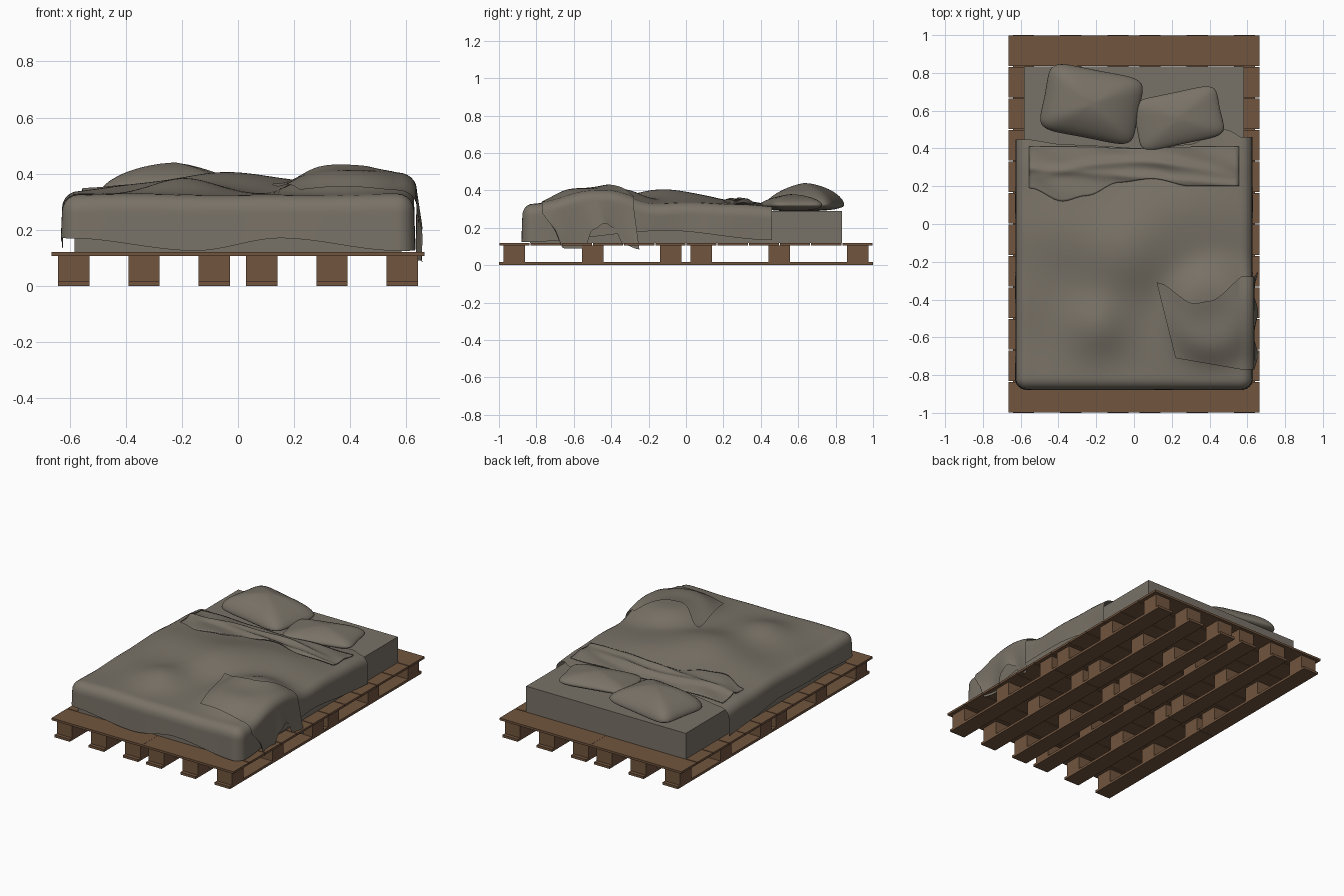
import bpy, bmesh
from math import sin, cos, pi, exp, hypot, radians
from mathutils import Matrix

if "Cube" in bpy.data.objects:
    bpy.data.objects.remove(bpy.data.objects["Cube"])


def material(name, col):
    m = bpy.data.materials.new(name)
    m.diffuse_color = (*col, 1)
    m.use_nodes = True
    m.node_tree.nodes["Principled BSDF"].inputs["Base Color"].default_value = m.diffuse_color
    return m


WOOD = material("wood", (0.165, 0.09, 0.048))
CLOTH = material("cloth", (0.19, 0.168, 0.135))


def finish(name, bm, mat, smooth=True):
    me = bpy.data.meshes.new(name)
    bm.to_mesh(me)
    bm.free()
    me.materials.append(mat)
    for p in me.polygons:
        p.use_smooth = smooth
    ob = bpy.data.objects.new(name, me)
    bpy.context.collection.objects.link(ob)
    return ob


def boxes(name, items, mat):
    """items: (x0, x1, y0, y1, z0, z1)"""
    bm = bmesh.new()
    for x0, x1, y0, y1, z0, z1 in items:
        m = Matrix.Translation(((x0 + x1) / 2, (y0 + y1) / 2, (z0 + z1) / 2))
        bmesh.ops.create_cube(bm, size=1, matrix=m @ Matrix.Diagonal((x1 - x0, y1 - y0, z1 - z0, 1)))
    return finish(name, bm, mat, False)


def sheet(name, us, vs, fn):
    bm = bmesh.new()
    g = [[bm.verts.new(fn(u, v)) for v in vs] for u in us]
    for i in range(len(us) - 1):
        for j in range(len(vs) - 1):
            bm.faces.new((g[i][j], g[i + 1][j], g[i + 1][j + 1], g[i][j + 1]))
    return finish(name, bm, CLOTH)


def interp(pts, x):
    """smooth interpolation through (x, y) points"""
    if x <= pts[0][0]:
        return pts[0][1]
    for (a, p), (b, q) in zip(pts, pts[1:]):
        if x <= b:
            t = (x - a) / (b - a)
            return p + (q - p) * t * t * (3 - 2 * t)
    return pts[-1][1]


def steps(a, b, n):
    return [a + (b - a) * i / n for i in range(n + 1)]


# Pallets: deck boards across, blocks, runners lengthwise
cols = [s * c for s in (-1, 1) for c in (0.085, 0.335, 0.585)]
rows = [s * c for s in (-1, 1) for c in (0.082, 0.498, 0.918)]
deck = []
for k in range(12):
    y = -1 + (k + 0.5) / 6
    for a, b in ((-0.665, -0.0005), (0.0005, 0.665)):
        deck.append((a, b, max(-1, y - 0.0805), min(1, y + 0.0805), 0.106, 0.12))
        # packing strip closing the small gap between boards
boxes("pallet_deck_boards", deck, WOOD)
boxes("pallet_blocks", [(x - 0.056, x + 0.056, y - 0.058, y + 0.058, 0.015, 0.106)
                        for x in cols for y in rows], WOOD)
boxes("pallet_runners", [(x - 0.056, x + 0.056, a, a + 0.999, 0, 0.016)
                         for x in cols for a in (-1, 0.001)], WOOD)

# Mattress
boxes("mattress", [(-0.583, 0.583, -0.835, 0.835, 0.12, 0.29)], CLOTH)

# Duvet: rolling top with rounded skirts on three sides
BUMPS = [(0.03, -0.04, 0.27, 0.16, 0.062), (-0.06, -0.24, 0.15, 0.14, 0.035),
         (-0.19, -0.54, 0.11, 0.11, 0.052), (-0.36, -0.02, 0.13, 0.2, 0.015),
         (0.28, 0.12, 0.13, 0.1, 0.012)]
BACK = [(-0.6, 0.45), (-0.35, 0.42), (0.1, 0.4), (0.28, 0.42), (0.48, 0.5), (0.62, 0.44)]


def top(x, y):
    z = 0.325 + sum(a * exp(-((x - cx) / sx) ** 2 / 2 - ((y - cy) / sy) ** 2 / 2)
                    for cx, cy, sx, sy, a in BUMPS)
    # flat-topped mound under the throw
    z += 0.082 * exp(-(((x - 0.42) / 0.24) ** 2 + ((y + 0.47) / 0.25) ** 2) ** 2)
    z += 0.004 * sin(9 * x + 5 * y) * sin(11 * y - 4 * x)
    return z - 0.012 * max(0, (y - 0.3) / 0.15)


def duvet(u, v):
    R, W, F = 0.06, 0.567, -0.815
    fx, fy = max(0, abs(u) - 1), max(0, -v)
    x = W * max(-1, min(1, u))
    y = F + (interp(BACK, x) - F) * max(0, v)
    z, f = top(x, y), max(fx, fy)
    if f > 0:
        sx = 1 if u > 0 else -1
        n = hypot(fx, fy)
        th = min(1, f * 3) * pi / 2
        drop = max(0, (f - 1 / 3) * 1.5)
        if fy >= fx:
            hem = interp([(-0.6, 0.17), (-0.15, 0.125), (0.15, 0.17), (0.57, 0.125)], x)
        else:
            hem = interp([(-0.85, 0.125 if sx > 0 else 0.17), (-0.1, 0.185), (0.45, 0.135)], y)
        out = R * sin(th) + 0.004 * drop * sin(14 * y)
        z -= R * (1 - cos(th))
        z += (hem - z) * drop
        x += sx * out * fx / n
        y -= out * fy / n
    return x, y, z


skirt = [i / 15 for i in range(1, 16)]
sheet("duvet", [-1 - f for f in skirt[::-1]] + steps(-1, 1, 56) + [1 + f for f in skirt],
      [-f for f in skirt[::-1]] + steps(0, 1, 60), duvet)

# Turned-down edge of the duvet, with long wrinkles
LOWER = [(-0.55, 0.19), (-0.38, 0.12), (-0.25, 0.15), (-0.08, 0.22), (0.1, 0.24),
         (0.3, 0.2), (0.55, 0.2)]


def fold(x, v):
    lo = interp(LOWER, x)
    y = lo + (0.41 - 0.01 * exp(-(x / 0.2) ** 2) - lo) * v
    ridge = 0.33 - 0.3 * x * x
    z = top(x, y) + 0.01 + 0.018 * exp(-((y - ridge) / 0.025) ** 2) * (1 - (x / 0.56) ** 2)
    z += 0.01 * exp(-((y - 0.25 + 0.08 * x) / 0.02) ** 2) + 0.003 * sin(17 * x + 9 * v)
    return x, y, z - 0.006 * (1 - v) ** 6


ob = sheet("duvet_turned_edge", steps(-0.555, 0.555, 50), steps(0, 1, 24), fold)
mod = ob.modifiers.new("thickness", 'SOLIDIFY')
mod.thickness = 0.007

# Throw lying over the side, hanging in two tails
INNER_BACK = [(0, -0.31), (0.45, -0.42), (0.6, -0.41), (1.15, -0.25)]
TAIL = [(0, 0.2), (0.12, 0.09), (0.36, 0.09), (0.46, 0.19), (0.6, 0.225), (0.7, 0.2),
        (0.82, 0.11), (1, 0.085)]


def throw(u, v):
    xi = 0.22 - 0.1 * v
    t = min(1, u)
    y0, y1 = -0.71 - 0.06 * t, interp(INNER_BACK, t)
    y = y0 + (y1 - y0) * v
    x = xi + (0.567 - xi) * t
    z = top(x, y) + 0.009 + 0.012 * sin(pi * t) * v ** 2 + 0.004 * sin(pi * t) * sin(7 * v)
    if u > 1:
        f = u - 1
        th = min(1, f * 3) * pi / 2
        drop = max(0, (f - 1 / 3) * 1.5)
        x += 0.07 * sin(th) + drop * (0.008 + 0.012 * sin(13 * v + 1))
        z -= 0.06 * (1 - cos(th))
        z += (interp(TAIL, v) - z) * drop
        y += drop * (0.06 * (1 - v) + 0.03 * v)
    return x, y, z


sheet("throw_blanket", steps(0, 1, 24) + [1 + i / 18 for i in range(1, 19)], steps(0, 1, 36), throw)


# Pillows: squashed superellipsoids, peaked in the middle
def pillow(name, cx, cy, a, b, rot, hi, peak):
    def sp(c, e):
        return (1 if c >= 0 else -1) * abs(c) ** e
    bm = bmesh.new()
    bmesh.ops.create_uvsphere(bm, u_segments=56, v_segments=28, radius=1)
    for v in bm.verts:
        rho, s = hypot(v.co.x, v.co.y), v.co.z
        cx_, cy_ = (v.co.x / rho, v.co.y / rho) if rho > 1e-5 else (1, 0)
        r = rho ** 0.75
        x, y = a * sp(cx_, 0.4) * r, b * sp(cy_, 0.4) * r
        if s > 0:
            z = hi * (0.55 * s + 0.45 * max(0, 1 - r ** 1.3)) + peak * x / a * s
        else:
            z = 0.032 * s
        v.co = (x * (1 - 0.06 * (1 - (y / b) ** 2)), y * (1 - 0.05 * (1 - (x / a) ** 2)), z)
    bm.transform(Matrix.Translation((cx, cy, 0.322)) @ Matrix.Rotation(radians(rot), 4, 'Z'))
    finish(name, bm, CLOTH)


pillow("left_pillow", -0.225, 0.635, 0.268, 0.19, -11, 0.118, -0.012)
pillow("right_pillow", 0.235, 0.56, 0.24, 0.145, 12, 0.058, 0.008)
